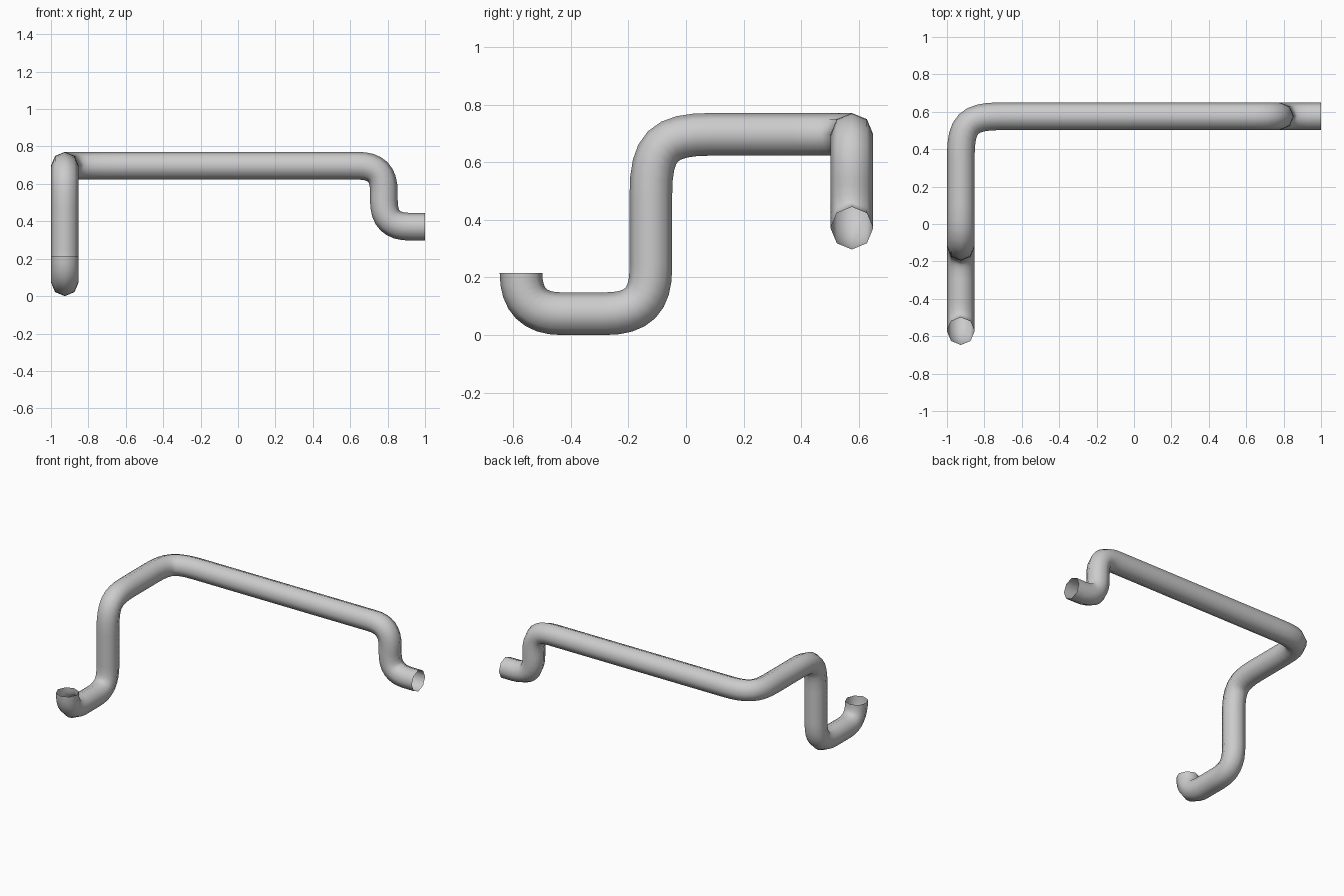
import bpy
from mathutils import Vector

cube = bpy.data.objects.get("Cube")
if cube:
    bpy.data.objects.remove(cube)

RADIUS = 0.074
LEFT_X, BACK_Y, TOP_Z = -0.926, 0.576, 0.697

# Open ends and the corners between them: (position, bend length, handle fraction)
start = Vector((LEFT_X, -0.573, 0.215))
end = Vector((1, BACK_Y, 0.371))
corners = [
    (Vector((LEFT_X, -0.573, RADIUS)), 0.14, 0.67),
    (Vector((LEFT_X, -0.122, RADIUS)), 0.16, 0.72),
    (Vector((LEFT_X, -0.122, TOP_Z)), 0.21, 0.8),
    (Vector((LEFT_X, BACK_Y, TOP_Z)), 0.21, 0.8),
    (Vector((0.78, BACK_Y, TOP_Z)), 0.14, 0.7),
    (Vector((0.78, BACK_Y, 0.371)), 0.14, 0.7),
]

# Each knot is (position, direction, handle length before, handle length after)
path = [start] + [c[0] for c in corners] + [end]
knots = [(start, (path[1] - start).normalized(), 0.002, 0.0005)]
for i, (corner, length, fraction) in enumerate(corners, 1):
    into = (corner - path[i - 1]).normalized()
    out = (path[i + 1] - corner).normalized()
    handle = length * fraction
    if i == 1:
        # The first bend begins right at the open end
        knots[0] = (start, into, 0.02, handle)
    else:
        knots.append((corner - into * length, into, 0.02, handle))
    knots.append((corner + out * length, out, handle, 0.02))
knots.append((end, (end - path[-2]).normalized(), 0.02, 0.02))

# Eight-sided open pipe swept along the path
curve = bpy.data.curves.new("bent_pipe", "CURVE")
curve.dimensions = "3D"
curve.twist_mode = "MINIMUM"
curve.resolution_u = 8
curve.bevel_depth = RADIUS
curve.bevel_resolution = 2
curve.use_fill_caps = False
spline = curve.splines.new("BEZIER")
spline.bezier_points.add(len(knots) - 1)
for point, (position, direction, before, after) in zip(spline.bezier_points, knots):
    point.handle_left_type = point.handle_right_type = "FREE"
    point.co = position
    point.handle_left = position - direction * before
    point.handle_right = position + direction * after

pipe = bpy.data.objects.new("bent_pipe", curve)
bpy.context.collection.objects.link(pipe)
bpy.ops.object.select_all(action="DESELECT")
pipe.select_set(True)
bpy.context.view_layer.objects.active = pipe
bpy.ops.object.convert(target="MESH")
bpy.ops.object.shade_smooth()
